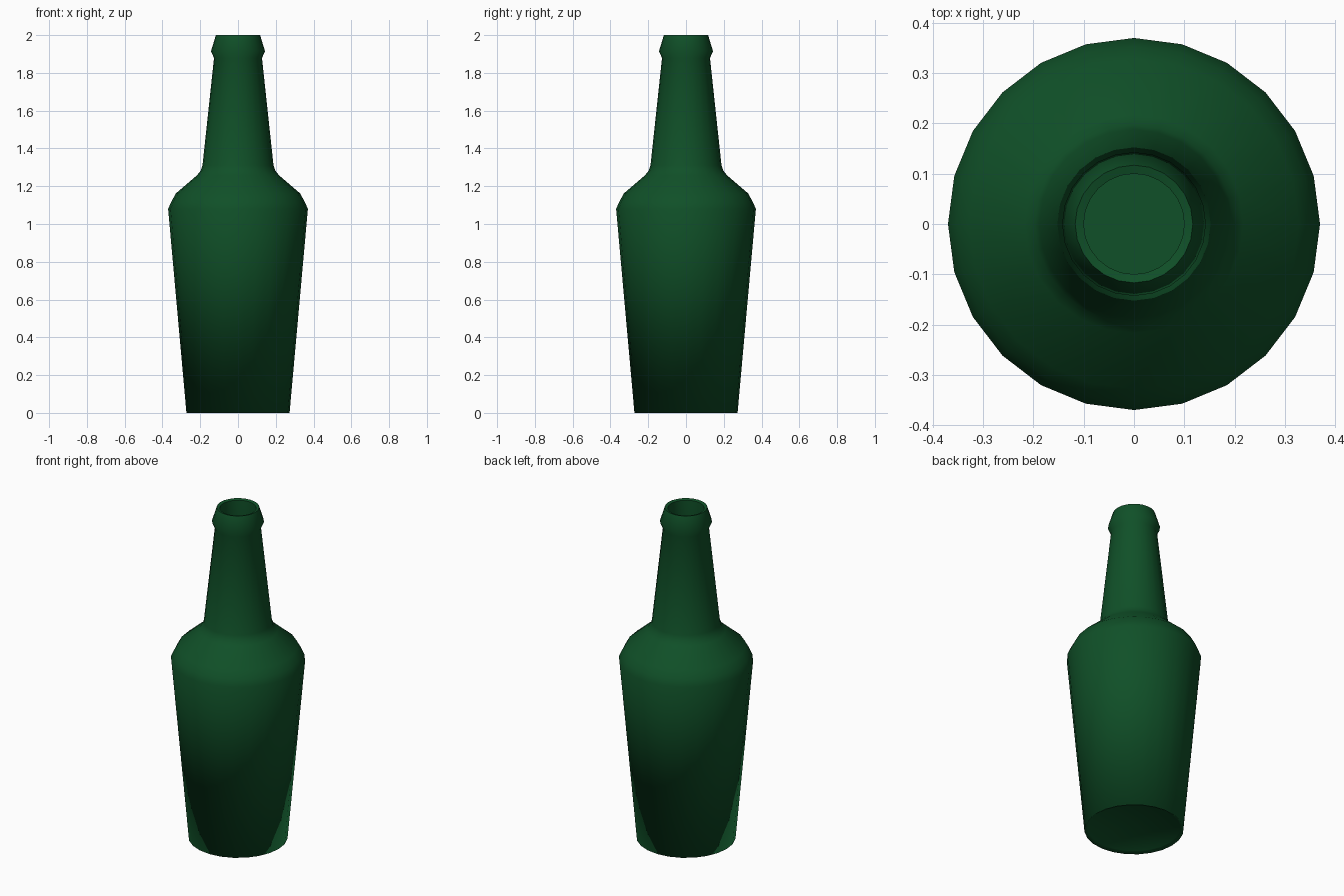
import bpy, bmesh, math

if "Cube" in bpy.data.objects:
    bpy.data.objects.remove(bpy.data.objects["Cube"])

SIDES = 24

# One flat colour
green = bpy.data.materials.new("bottle_green_glass")
green.diffuse_color = (0.005, 0.08, 0.021, 1.0)
green.use_nodes = True
green.node_tree.nodes["Principled BSDF"].inputs["Base Color"].default_value = green.diffuse_color

# Lathe profile (radius, height): base, body, shoulder, neck, lip, then inside wall
profile = [
    (0.255, 0.012), (0.273, 0.0), (0.37, 1.08), (0.353, 1.118), (0.328, 1.163),
    (0.217, 1.258), (0.197, 1.283), (0.188, 1.31), (0.127, 1.878),
    (0.143, 1.915), (0.117, 2.0),
    (0.10, 1.995), (0.10, 1.88), (0.165, 1.30), (0.34, 1.08), (0.25, 0.05),
]
SHARP_RINGS = (10, 11, 15)   # both lip edges and the inside floor edge

bm = bmesh.new()
rings = []
for r, z in profile:
    rings.append([bm.verts.new((r * math.cos(2 * math.pi * i / SIDES),
                                r * math.sin(2 * math.pi * i / SIDES), z))
                  for i in range(SIDES)])
for a, b in zip(rings, rings[1:]):
    for i in range(SIDES):
        j = (i + 1) % SIDES
        bm.faces.new((a[i], a[j], b[j], b[i]))


# Close the hollowed base and the inside floor with fans
def cap(ring, z, flip):
    centre = bm.verts.new((0, 0, z))
    for i in range(SIDES):
        j = (i + 1) % SIDES
        tri = (ring[j], ring[i], centre) if flip else (ring[i], ring[j], centre)
        bm.faces.new(tri)


cap(rings[0], 0.03, True)
cap(rings[-1], 0.05, False)

bmesh.ops.recalc_face_normals(bm, faces=bm.faces)
for f in bm.faces:
    f.smooth = True
for k in SHARP_RINGS:
    members = set(rings[k])
    for e in bm.edges:
        if e.verts[0] in members and e.verts[1] in members:
            e.smooth = False

mesh = bpy.data.meshes.new("bottle")
bm.to_mesh(mesh)
bm.free()
mesh.materials.append(green)
bottle = bpy.data.objects.new("bottle", mesh)
bpy.context.collection.objects.link(bottle)
